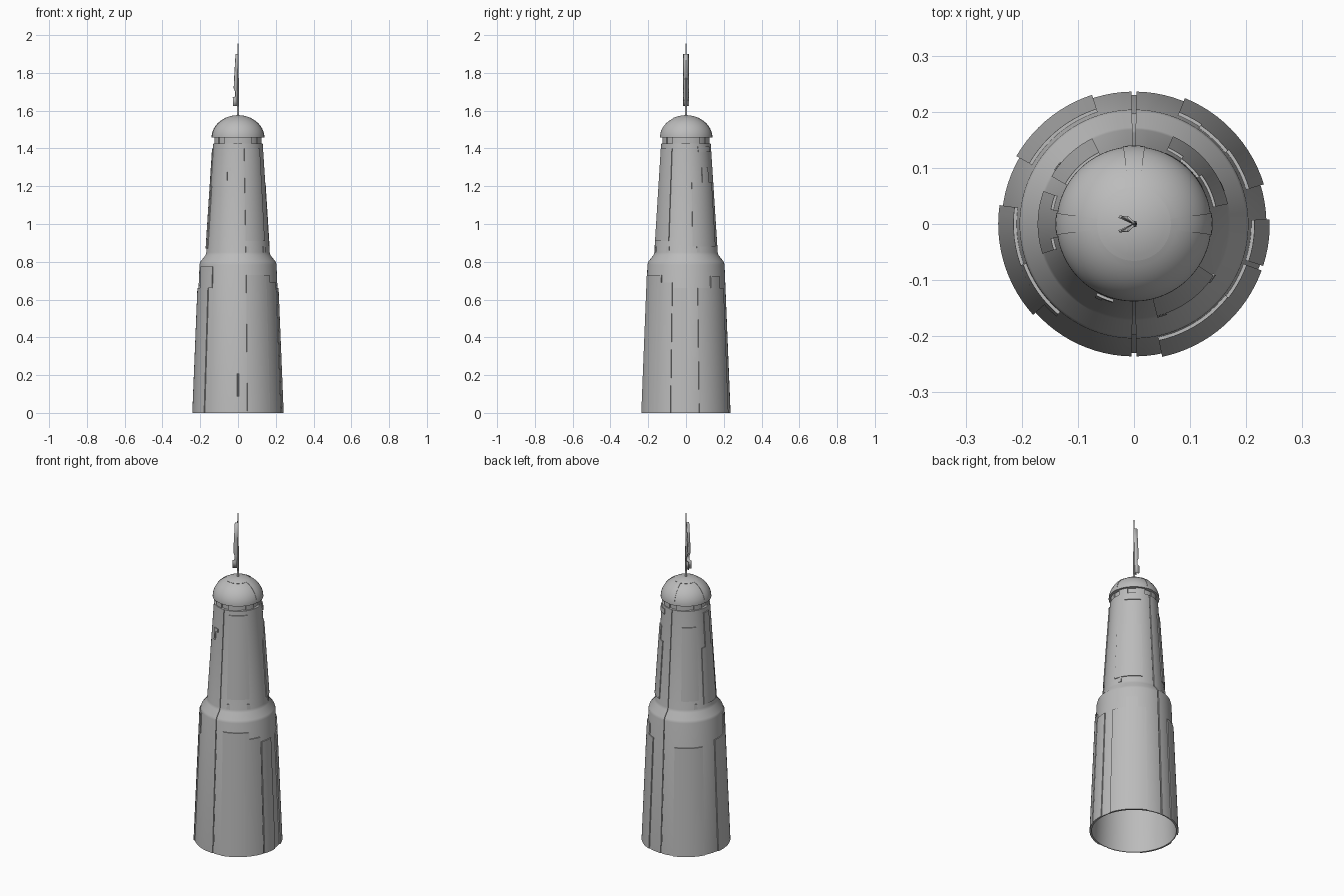
import bpy, bmesh
from math import cos, sin, radians, ceil, pi

if "Cube" in bpy.data.objects:
    bpy.data.objects.remove(bpy.data.objects["Cube"], do_unlink=True)

grey = bpy.data.materials.new("plain grey")
grey.use_nodes = True
GREY = (0.5, 0.5, 0.5, 1)
grey.diffuse_color = GREY
grey.node_tree.nodes["Principled BSDF"].inputs["Base Color"].default_value = GREY

# Outer tower outline as (radius, height)
BODY = [(0.236, 0), (0.204, 0.785), (0.200, 0.80), (0.172, 0.835), (0.168, 0.85), (0.131, 1.425)]
SEAM = 1.0  # half-width of the vertical seam, in degrees


def radius_at(z):
    for (r0, z0), (r1, z1) in zip(BODY, BODY[1:]):
        if z <= z1:
            return r0 + (r1 - r0) * (z - z0) / (z1 - z0)
    return BODY[-1][0]


def finish(name, bm):
    bmesh.ops.recalc_face_normals(bm, faces=bm.faces)
    mesh = bpy.data.meshes.new(name)
    bm.to_mesh(mesh)
    bm.free()
    ob = bpy.data.objects.new(name, mesh)
    bpy.context.collection.objects.link(ob)
    mesh.materials.append(grey)
    bpy.ops.object.select_all(action='DESELECT')
    ob.select_set(True)
    bpy.context.view_layer.objects.active = ob
    bpy.ops.object.shade_smooth_by_angle(angle=radians(25))
    return ob


def sweep(name, loop, a0=0, a1=360, closed=True):
    """Turn a profile around z from a0 to a1 degrees; closed loops get end caps."""
    bm = bmesh.new()
    full = a1 - a0 >= 360
    steps = max(2, ceil((a1 - a0) / 4))
    rings = []
    for i in range(steps if full else steps + 1):
        a = radians(a0 + (a1 - a0) * i / steps)
        rings.append([bm.verts.new((r * cos(a), r * sin(a), z)) for r, z in loop])
    pairs = list(zip(rings, rings[1:]))
    if full:
        pairs.append((rings[-1], rings[0]))
    n = len(loop)
    for p, q in pairs:
        for j in range(n if closed else n - 1):
            k = (j + 1) % n
            bm.faces.new((p[j], q[j], q[k], p[k]))
    if closed and not full:
        bm.faces.new(rings[0])
        bm.faces.new(rings[-1])
    bmesh.ops.remove_doubles(bm, verts=bm.verts, dist=1e-5)
    return finish(name, bm)


def panel(name, a0, a1, z0, z1, raised=0.006):
    """Curved plate standing proud of the tower wall."""
    b, t = radius_at(z0), radius_at(z1)
    sweep(name, [(b - 0.003, z0), (b + raised, z0), (t + raised, z1), (t - 0.003, z1)], a0, a1)


# Two half shells with a seam at front and back, over a thin liner
shell = BODY + [(r - 0.005, z) for r, z in reversed(BODY)]
sweep("left_shell", shell, -90 + SEAM, 90 - SEAM)
sweep("right_shell", shell, 90 + SEAM, 270 - SEAM)
sweep("inner_liner", [(r - 0.006, z) for r, z in BODY], closed=False)

# Lower wall panels: start angle, end angle, top height
for a0, a1, top in [(-78, -45, 0.73), (-45, -20, 0.69), (-18, 2, 0.66), (17, 68, 0.66),
                    (108, 150, 0.64), (172, 222, 0.66)]:
    panel("lower_panel", a0, a1, 0, top)
panel("lower_panel_tab", 38, 56, 0.66, 0.725)
panel("lower_panel_tab", 200, 230, 0.66, 0.775)
panel("lower_panel_tab", -45, -38, 0.69, 0.73)

# Upper wall panels: start angle, end angle, bottom, top
for a0, a1, z0, z1 in [(-76, -33, 0.91, 1.40), (12, 66, 0.88, 1.22), (36, 54, 1.22, 1.30),
                       (28, 66, 1.38, 1.41), (116, 150, 0.9, 1.33), (160, 198, 0.87, 1.20),
                       (170, 190, 1.20, 1.40), (-118, -113, 1.23, 1.30), (-113, -105, 1.28, 1.30)]:
    panel("upper_panel", a0, a1, z0, z1, 0.005)

# Small blocks above the shoulder
for a in (-76, -38, 20, 140):
    panel("shoulder_block", a, a + 6, 0.85, 0.88, 0.004)

# Neck and its spacer blocks
sweep("neck", [(0, 1.424), (0.131, 1.425), (0.119, 1.426), (0.119, 1.462), (0, 1.462)], closed=False)
for i in range(8):
    a = i * 45 + 10
    sweep("neck_block", [(0.117, 1.425), (0.126, 1.425), (0.126, 1.458), (0.117, 1.458)], a, a + 24)

# Dome with a raised crown
RIM, BASE, RISE = 0.138, 1.458, 0.116


def dome_point(t, lift=0):
    return ((RIM + lift) * cos(t), BASE + (RISE + lift) * sin(t))


CROWN = 62 / 180 * pi
dome = [(0, BASE), (RIM, BASE)] + [dome_point(CROWN * i / 12) for i in range(1, 13)]
dome += [dome_point(CROWN + (pi / 2 - CROWN) * i / 6, 0.002) for i in range(7)]
sweep("dome", dome, closed=False)
arc = [CROWN * i / 8 for i in range(9)]
for a in (0, 90, 180):
    strip = [dome_point(t, 0.002) for t in arc] + [dome_point(t, -0.002) for t in reversed(arc)]
    sweep("dome_strip", strip, a - 8, a + 8)

# Mast, ending in a fine spike
sweep("mast", [(0, 1.56), (0.006, 1.56), (0.005, 1.64), (0.003, 1.90), (0, 2.0)], closed=False)

# Folded antenna fin: two mirrored wings meeting at the mast
wing = [(-0.026, 1.625), (-0.027, 1.67), (-0.014, 1.675), (-0.014, 1.70), (-0.022, 1.72),
        (-0.018, 1.80), (-0.012, 1.90)]
for side in (-1, 1):
    bm = bmesh.new()
    rows = [(bm.verts.new((0.002, 0, z)), bm.verts.new((x, side * 0.013, z))) for x, z in wing]
    for p, q in zip(rows, rows[1:]):
        bm.faces.new((p[0], p[1], q[1], q[0]))
    fin = finish("antenna_wing", bm)
    solid = fin.modifiers.new("thickness", 'SOLIDIFY')
    solid.thickness = 0.004
    solid.offset = 0
